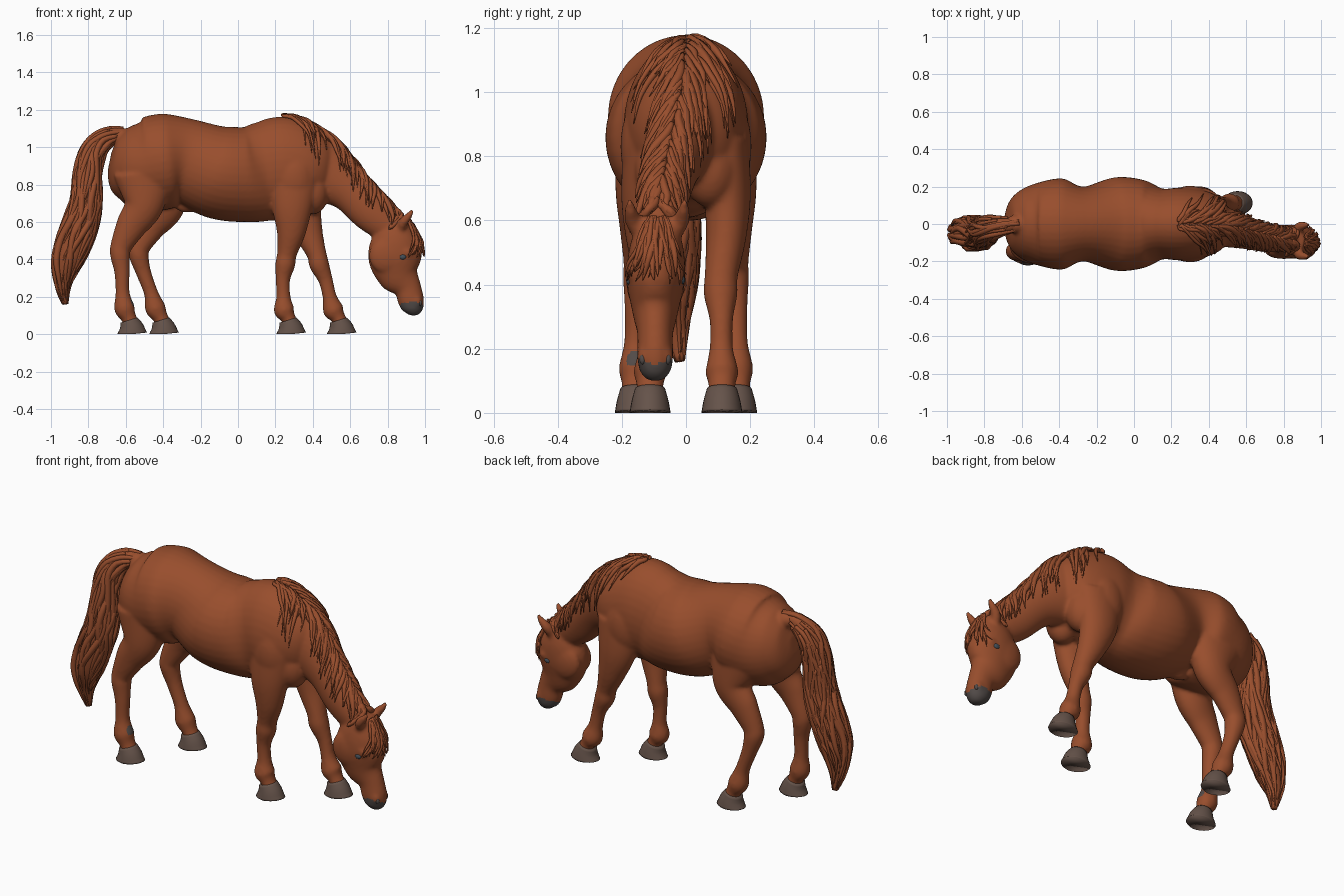
import bpy, bmesh, math, random
from mathutils import Vector, Matrix
from mathutils.bvhtree import BVHTree

random.seed(4)
if "Cube" in bpy.data.objects:
    bpy.data.objects.remove(bpy.data.objects["Cube"])


def material(name, color):
    mat = bpy.data.materials.new(name)
    mat.use_nodes = True
    mat.diffuse_color = (*color, 1)
    shader = next(n for n in mat.node_tree.nodes if n.type == 'BSDF_PRINCIPLED')
    shader.inputs["Base Color"].default_value = (*color, 1)
    shader.inputs["Roughness"].default_value = 0.8
    return mat


CHESTNUT = material("chestnut coat", (0.315, 0.076, 0.026))
HOOF = material("hoof horn", (0.13, 0.086, 0.068))
MUZZLE = material("dark muzzle", (0.085, 0.07, 0.065))
EYE = material("slate eye", (0.06, 0.08, 0.1))


# Each key is (x, y, z, half depth, half width) of an oval section on a path
def section(keys, t):
    """Smoothly interpolated section at t in 0..1."""
    last = len(keys) - 1
    f = min(max(t, 0), 1) * last
    i = min(int(f), last - 1)
    u = f - i
    a, b, c, d = (keys[min(max(i + k, 0), last)] for k in (-1, 0, 1, 2))
    return [q + u * ((r - p) + u * ((2 * p - 5 * q + 4 * r - s) + u * (3 * (q - r) + s - p))) / 2
            for p, q, r, s in zip(a, b, c, d)]


def surface(keys, t, angle, scale=1.0):
    """Point on the loft; angle zero is the crest or front side."""
    s = section(keys, t)
    e = 0.01
    tangent = Vector(section(keys, t + e)[:3]) - Vector(section(keys, t - e)[:3])
    tangent.normalize()
    side = Vector((0, 1, 0)) - tangent * tangent.y
    side.normalize()
    up = tangent.cross(side)
    return Vector(s[:3]) + scale * (up * s[3] * math.cos(angle) + side * s[4] * math.sin(angle))


def loft(bm, keys, sides=36, steps=8):
    count = (len(keys) - 1) * steps
    rings = [[bm.verts.new(surface(keys, i / count, math.tau * k / sides)) for k in range(sides)]
             for i in range(count + 1)]
    for lower, upper in zip(rings, rings[1:]):
        for k in range(sides):
            n = (k + 1) % sides
            bm.faces.new((lower[k], lower[n], upper[n], upper[k]))
    bm.faces.new(rings[0][::-1])
    bm.faces.new(rings[-1])


def ball(bm, center, size):
    bmesh.ops.create_uvsphere(bm, u_segments=24, v_segments=16, radius=1,
                              matrix=Matrix.Translation(center) @ Matrix.Diagonal((*size, 1)))


def finish(bm, name, *mats):
    bmesh.ops.recalc_face_normals(bm, faces=bm.faces)
    mesh = bpy.data.meshes.new(name)
    bm.to_mesh(mesh)
    bm.free()
    for m in mats:
        mesh.materials.append(m)
    mesh.shade_smooth()
    obj = bpy.data.objects.new(name, mesh)
    bpy.context.collection.objects.link(obj)
    return obj


# Torso, neck and head sections
torso = [(-.685, 0, .93, .05, .04), (-.66, 0, .925, .14, .125), (-.6, 0, .915, .2, .185),
         (-.5, 0, .905, .247, .225), (-.38, 0, .925, .255, .243), (-.27, 0, .922, .228, .2),
         (-.1, 0, .865, .25, .25), (.05, 0, .853, .255, .236), (.15, 0, .87, .267, .19),
         (.25, 0, .885, .277, .195), (.37, 0, .865, .238, .18), (.46, 0, .835, .165, .135),
         (.51, 0, .82, .06, .06)]
neck = [(.2, 0, .93, .2, .11), (.33, 0, .91, .213, .12), (.46, -.015, .86, .172, .108),
        (.59, -.045, .77, .115, .088), (.71, -.075, .65, .104, .075), (.82, -.09, .56, .085, .06)]
head = [(.86, -.09, .615, .05, .055), (.845, -.092, .51, .125, .085), (.84, -.095, .41, .143, .09),
        (.86, -.096, .32, .116, .072), (.905, -.096, .25, .075, .056), (.925, -.096, .18, .07, .056),
        (.935, -.096, .13, .055, .048), (.935, -.096, .1, .022, .022)]

# Shared leg sections (y, z, half depth, half width); each leg has its own x line
fore = [(.125, .85, .13, .07), (.13, .68, .108, .072), (.125, .55, .079, .063), (.11, .43, .053, .052),
        (.108, .37, .053, .053), (.11, .29, .039, .037), (.11, .2, .038, .037), (.112, .13, .056, .051),
        (.112, .09, .039, .042), (.112, .055, .044, .043)]
hind = [(.13, .85, .165, .088), (.14, .69, .108, .08), (.147, .58, .083, .06), (.145, .47, .058, .05),
        (.147, .42, .053, .05), (.152, .33, .041, .04), (.155, .22, .038, .038), (.158, .14, .055, .051),
        (.158, .09, .041, .042), (.158, .055, .044, .043)]
legs = {
    "right_fore": (-1, fore, (.3, .29, .285, .262, .252, .24, .243, .247, .268, .28)),
    "left_fore": (1, fore, (.33, .34, .375, .42, .435, .468, .49, .51, .535, .55)),
    "right_hind": (-1, hind, (-.5, -.505, -.57, -.625, -.63, -.62, -.617, -.607, -.585, -.57)),
    "left_hind": (1, hind, (-.42, -.39, -.465, -.525, -.53, -.505, -.465, -.442, -.415, -.4)),
}

bm = bmesh.new()
for keys in (torso, neck, head):
    loft(bm, keys)

for name, (sign, shape, line) in legs.items():
    loft(bm, [(x, sign * y, z, d, w) for x, (y, z, d, w) in zip(line, shape)])
    # Hoof, with a flat sole and a sloping upper edge
    x, y = line[-1], sign * shape[-1][0]
    hoof = bmesh.new()
    loft(hoof, [(x + .004, y, 0, .081, .064), (x, y, .035, .066, .058), (x - .012, y, .075, .047, .047)], 24, 3)
    for v in hoof.verts:
        v.co.z = max(v.co.z, 0)
    finish(hoof, name + "_hoof", HOOF)

# Muscles, cheeks, ears and belly fold
for s in (-1, 1):
    ball(bm, (.3, s * .115, .83), (.12, .09, .17))
    ball(bm, (.4, s * .075, .76), (.085, .085, .12))
    ball(bm, (.8, -.095 + s * .05, .42), (.1, .042, .1))
    ball(bm, (.9, -.095 + s * .068, .435), (.035, .022, .025))
    ball(bm, (.95, -.096 + s * .035, .175), (.033, .022, .035))
    loft(bm, [(.87, -.09 + s * .055, .56, .024, .024), (.885, -.09 + s * .075, .6, .026, .027),
              (.915, -.09 + s * .083, .635, .019, .019), (.935, -.09 + s * .087, .665, .009, .009)], 12)
ball(bm, (-.27, 0, .69), (.07, .035, .04))
ball(bm, (-.63, 0, 1.06), (.06, .05, .045))
shell = finish(bm, "body_parts", CHESTNUT)

# Fuse the parts into one smooth skin
remesh = shell.modifiers.new("fuse", 'REMESH')
remesh.mode = 'VOXEL'
remesh.voxel_size = 0.009
relax = shell.modifiers.new("relax", 'SMOOTH')
relax.factor = 0.5
relax.iterations = 9
skin = bpy.data.meshes.new_from_object(shell.evaluated_get(bpy.context.evaluated_depsgraph_get()))
bpy.data.objects.remove(shell)
skin.materials.clear()
for m in (CHESTNUT, MUZZLE):
    skin.materials.append(m)
# Dark nose and lips, and a dark patch on one fetlock
patch = Vector((-.57, -.16, .165))
for p in skin.polygons:
    c = p.center
    lips = c.x > .8 and c.z < .15 + .4 * abs(c.y + .096)
    p.material_index = int(lips or (c - patch).length < .026)
skin.shade_smooth()
body = bpy.data.objects.new("body", skin)
bpy.context.collection.objects.link(body)
tree = BVHTree.FromPolygons([v.co for v in skin.vertices], [p.vertices for p in skin.polygons])


def lock(bm, points, thick):
    """Tapered hair lock through the points."""
    n = len(points) - 1
    loft(bm, [(*p, thick * w, thick * w) for p, w in
              ((p, max(.1, math.sin(math.pi * (.2 + .78 * i / n)))) for i, p in enumerate(points))], 6, 3)


def on_skin(point, lift):
    spot, normal, _, _ = tree.find_nearest(point)
    return spot + normal * lift


# Mane falls to both sides of the crest
bm = bmesh.new()
for i in range(130):
    s = 1 if i % 2 else -1
    start = .93 * i / 130
    run = random.uniform(.12, .27)
    swing = random.uniform(.5, 1.5)
    lift = random.uniform(.004, .013)
    lock(bm, [on_skin(surface(neck, start + run * k / 4, s * (.04 + swing * (k / 4) ** 1.2 + .06 * math.sin(k * 2 + i)),
                              1.25), lift) for k in range(5)], random.uniform(.009, .016))
finish(bm, "mane", CHESTNUT)

# Forelock over the brow
bm = bmesh.new()
for i in range(28):
    a = random.uniform(-.9, .9)
    run = random.uniform(.15, .34)
    lock(bm, [on_skin(surface(head, run * k / 4, a * (.4 + .2 * k) + .1 * math.sin(k + i), 1.1),
                      random.uniform(.006, .016)) for k in range(5)], random.uniform(.007, .012))
finish(bm, "forelock", CHESTNUT)

# Tail: a solid core wrapped in long wavy locks
tail = [(-.6, 0, 1.07, .035, .035), (-.7, -.01, 1.055, .05, .048), (-.775, -.02, .98, .066, .065),
        (-.805, -.035, .86, .072, .075), (-.815, -.045, .7, .085, .085), (-.855, -.045, .55, .095, .095),
        (-.905, -.045, .4, .088, .085), (-.935, -.035, .28, .052, .05), (-.925, -.02, .16, .018, .018)]
bm = bmesh.new()
loft(bm, [(x, y, z, d * .84, w * .84) for x, y, z, d, w in tail], 24, 5)
for i in range(64):
    a = i * 2.4
    start = random.uniform(.02, .45)
    end = min(1, start + random.uniform(.4, .7))
    wave = random.uniform(.1, .4)
    lock(bm, [surface(tail, start + (end - start) * k / 7, a + wave * math.sin(k * 1.1 + i),
                      .87 + .07 * math.sin(k + a)) for k in range(8)], random.uniform(.012, .02))
finish(bm, "tail", CHESTNUT)

# Eyes and nostrils
for s, name in ((-1, "right"), (1, "left")):
    bm = bmesh.new()
    ball(bm, on_skin(Vector((.885, -.095 + s * .12, .41)), -.004), (.019, .01, .014))
    finish(bm, name + "_eye", EYE)
    bm = bmesh.new()
    ball(bm, on_skin(Vector((.98, -.096 + s * .045, .165)), -.005), (.01, .01, .016))
    finish(bm, name + "_nostril", MUZZLE)
